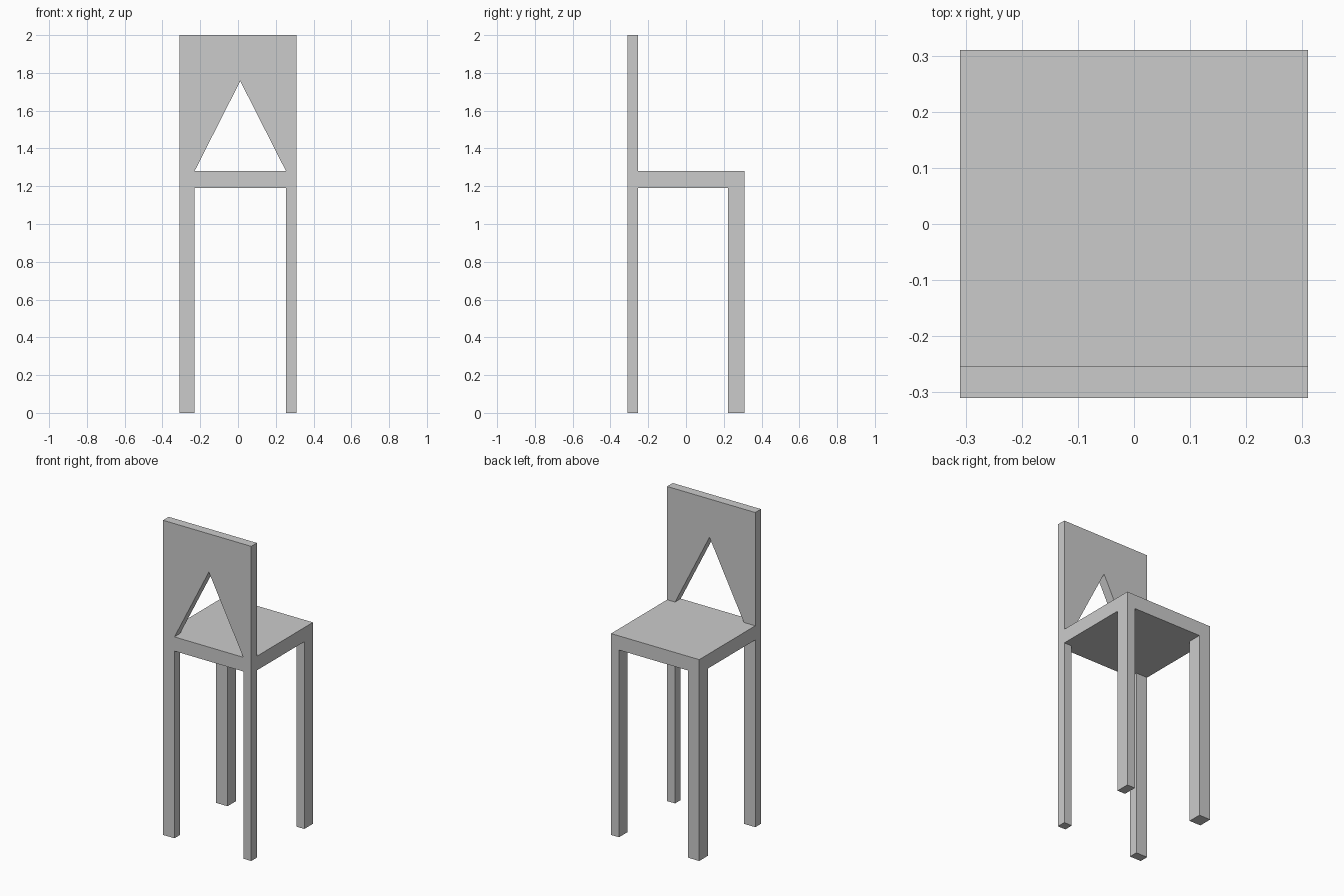
import bpy, bmesh
from mathutils import Vector

if "Cube" in bpy.data.objects:
    bpy.data.objects.remove(bpy.data.objects["Cube"])

HALF = 0.31               # half width and half depth
SEAT_LOW, SEAT_TOP = 1.19, 1.28
GAP_L, GAP_R = -0.23, 0.254   # clear opening between left and right legs


def prism(name, points, axis, start, end):
    """Extrude a flat outline along x (outline in y,z) or y (outline in x,z)."""
    place = (lambda a, b: (start, a, b)) if axis == 'x' else (lambda a, b: (a, start, b))
    push = Vector((end - start, 0, 0)) if axis == 'x' else Vector((0, end - start, 0))
    bm = bmesh.new()
    face = bm.faces.new([bm.verts.new(place(a, b)) for a, b in points])
    geom = bmesh.ops.extrude_face_region(bm, geom=[face])['geom']
    bmesh.ops.translate(bm, vec=push, verts=[g for g in geom if isinstance(g, bmesh.types.BMVert)])
    bmesh.ops.recalc_face_normals(bm, faces=bm.faces)
    mesh = bpy.data.meshes.new(name)
    bm.to_mesh(mesh)
    bm.free()
    obj = bpy.data.objects.new(name, mesh)
    bpy.context.collection.objects.link(obj)
    return obj


def cut(target, cutter):
    mod = target.modifiers.new(cutter.name, 'BOOLEAN')
    mod.operation = 'DIFFERENCE'
    mod.solver = 'EXACT'
    mod.object = cutter
    cutter.hide_render = True
    cutter.hide_set(True)


# Chair body: side outline with backrest, seat and legs in one piece
chair = prism("chair_body", [
    (-HALF, 0), (-0.253, 0), (-0.253, SEAT_LOW), (0.223, SEAT_LOW), (0.223, 0),
    (HALF, 0), (HALF, SEAT_TOP), (-0.253, SEAT_TOP), (-0.253, 2), (-HALF, 2),
], 'x', -HALF, HALF)

# Opening that splits each end into a left and a right leg
cut(chair, prism("leg_gap_cutter", [
    (GAP_L, -0.1), (GAP_R, -0.1), (GAP_R, SEAT_LOW), (GAP_L, SEAT_LOW)], 'y', -0.5, 0.5))

# Triangular window in the backrest, resting on the seat
cut(chair, prism("window_cutter", [
    (GAP_L, SEAT_TOP), (GAP_R, SEAT_TOP), (0.012, 1.757)], 'y', -0.5, 0.5))
